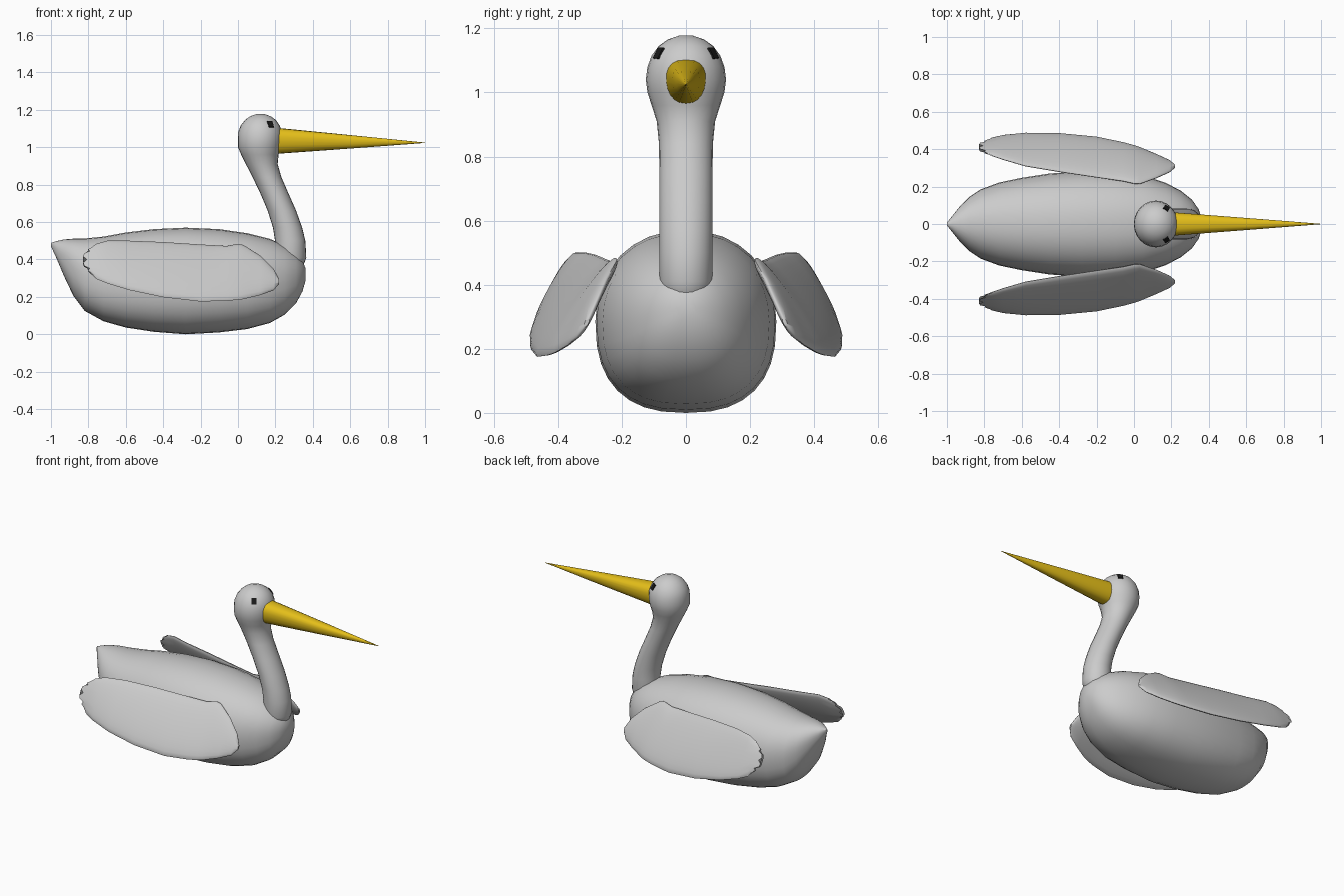
import bpy, bmesh, math
from mathutils import Vector

if "Cube" in bpy.data.objects:
    bpy.data.objects.remove(bpy.data.objects["Cube"])


def material(name, color):
    m = bpy.data.materials.new(name)
    m.diffuse_color = color
    m.use_nodes = True
    m.node_tree.nodes["Principled BSDF"].inputs["Base Color"].default_value = m.diffuse_color
    return m


def loft(name, rings, mat=None, angle=60):
    """Skin a list of closed rings and cap both ends."""
    bm = bmesh.new()
    vs = [[bm.verts.new(p) for p in r] for r in rings]
    n = len(rings[0])
    for a, b in zip(vs, vs[1:]):
        for i in range(n):
            j = (i + 1) % n
            bm.faces.new((a[i], a[j], b[j], b[i]))
    bm.faces.new(vs[0])
    bm.faces.new(vs[-1])
    bmesh.ops.recalc_face_normals(bm, faces=bm.faces)
    me = bpy.data.meshes.new(name)
    bm.to_mesh(me)
    bm.free()
    ob = bpy.data.objects.new(name, me)
    bpy.context.collection.objects.link(ob)
    if mat:
        me.materials.append(mat)
    bpy.ops.object.select_all(action='DESELECT')
    ob.select_set(True)
    bpy.context.view_layer.objects.active = ob
    bpy.ops.object.shade_smooth_by_angle(angle=math.radians(angle))
    return ob


def power(v, e):
    return math.copysign(abs(v) ** e, v)


def angles(n):
    return [2 * math.pi * i / n for i in range(n)]


# Body: squarish oval sections along x (x, bottom, top, half width)
body = [(-1.0, .47, .488, .008), (-.97, .405, .498, .045), (-.93, .31, .507, .095),
        (-.88, .205, .511, .145), (-.82, .125, .512, .185), (-.72, .07, .522, .222),
        (-.6, .036, .544, .247), (-.45, .013, .562, .27), (-.28, 0, .57, .282),
        (-.1, .01, .562, .278), (.05, .028, .54, .26), (.17, .06, .51, .22),
        (.25, .105, .475, .178), (.31, .165, .435, .13), (.345, .23, .395, .08),
        (.362, .29, .35, .03)]
rings = []
for x, zb, zt, w in body:
    c, h = (zb + zt) / 2, (zt - zb) / 2
    ring = []
    for t in angles(32):
        e = 2 / 2.15 if math.sin(t) > 0 else 2 / 2.5
        ring.append((x, w * power(math.cos(t), e), c + h * power(math.sin(t), e)))
    rings.append(ring)
loft("body", rings)

# Neck flaring into the round head (z, centre x, half depth, half width)
neck = [(.33, .265, .05, .05), (.36, .272, .075, .072), (.41, .282, .083, .083),
        (.5, .279, .081, .083), (.57, .265, .078, .083), (.66, .235, .076, .083),
        (.75, .196, .075, .083), (.84, .155, .077, .084), (.91, .127, .085, .091),
        (.96, .117, .1, .107), (1.0, .115, .115, .12), (1.04, .117, .118, .125),
        (1.08, .118, .117, .12), (1.115, .119, .105, .107), (1.145, .12, .083, .085),
        (1.165, .12, .056, .057), (1.178, .12, .02, .02)]
loft("neck_and_head", [[(cx + rx * math.cos(t), ry * math.sin(t), z)
                        for t in angles(24)] for z, cx, rx, ry in neck])

# Beak: long cone, narrower underneath
gold = material("gold", (.78, .52, .01, 1))
rings = []
for x, r, c in [(.19, .068, 1.035), (.225, .068, 1.034), (.6, .036, 1.029), (1.0, .001, 1.024)]:
    rings.append([(x, r * power(math.cos(t), .8) * (.9 + .1 * math.sin(t)),
                   c + r * power(math.sin(t), .9)) for t in angles(20)])
loft("beak", rings, gold)

# Eyes: small blocks set into the head
black = material("black", (.01, .01, .01, 1))
for side, label in ((1, "left"), (-1, "right")):
    n = Vector((.055, .087 * side, .06)).normalized()
    p = Vector((.173, .084 * side, 1.122))
    u = n.cross(Vector((0, 0, 1))).normalized()
    v = u.cross(n)
    loft("eye_" + label, [[p + n * d + u * a * .015 + v * b * .019
                           for a, b in ((-1, -1), (1, -1), (1, 1), (-1, 1))]
                          for d in (-.015, .005)], black, 30)

# Wings: thin lens sections between upper and lower edge, ragged feather ends
# (x, upper y, upper z, lower y, lower z, half thickness)
wing = [(.22, .303, .295, .315, .27, .006), (.19, .278, .35, .34, .235, .014),
        (.12, .247, .42, .372, .21, .02), (.03, .215, .477, .41, .188, .024),
        (-.0, .217, .484, .42, .184, .025), (-.06, .23, .472, .436, .179, .026),
        (-.2, .25, .48, .465, .175, .027), (-.4, .28, .493, .484, .198, .026),
        (-.58, .31, .5, .486, .236, .023), (-.7, .345, .5, .474, .272, .019),
        (-.76, .365, .483, .46, .297, .014), (-.8, .378, .462, .445, .33, .008)]
for side, label in ((1, "left"), (-1, "right")):
    rings = []
    for k, (x, uy, uz, ly, lz, th) in enumerate(wing):
        up, lo = Vector((x, uy, uz)), Vector((x, ly, lz))
        mid, half = (up + lo) / 2, (up - lo) / 2
        nrm = Vector((0, -half.z, half.y)).normalized()
        ring = []
        for i, t in enumerate(angles(24)):
            q = mid + half * math.cos(t) + nrm * th * math.sin(t)
            if k == len(wing) - 1:
                q.x += .012 - .042 * math.sin(t) ** 2 + (.015 if i % 4 < 2 and i % 2 == 0 else -.004)
                m = min(i, 24 - i)
                q.x = -.775 - .055 * abs(math.sin(t)) + (.022 if m % 3 == 0 else 0)
            q.y *= side
            ring.append(q)
        rings.append(ring)
    loft("wing_" + label, rings)
